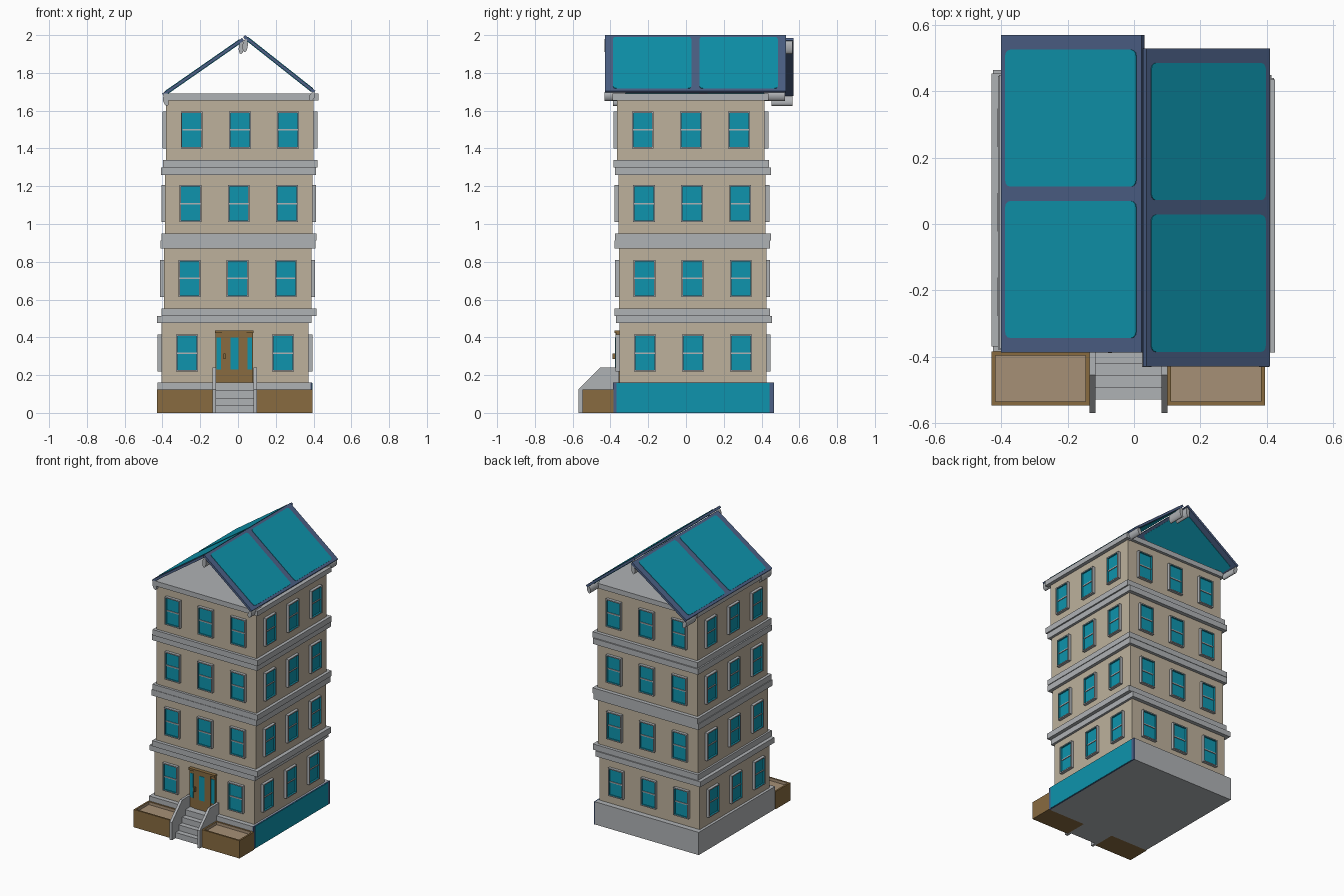
import bpy, bmesh, math
from mathutils import Matrix, Vector

if "Cube" in bpy.data.objects:
    bpy.data.objects.remove(bpy.data.objects["Cube"], do_unlink=True)


def material(name, *rgb):
    lin = [((c / 255 + 0.055) / 1.055) ** 2.4 for c in rgb] + [1.0]
    m = bpy.data.materials.new(name)
    m.use_nodes = True
    m.diffuse_color = lin
    bsdf = next(n for n in m.node_tree.nodes if n.type == 'BSDF_PRINCIPLED')
    bsdf.inputs["Base Color"].default_value = lin
    return m


MATS = [material("tan_wall", 189, 177, 156), material("grey_stone", 175, 178, 181),
        material("teal_glass", 14, 148, 173), material("slate_blue", 76, 96, 134),
        material("brown_wood", 136, 107, 64), material("sandy_soil", 166, 144, 118)]
WALL, STONE, TEAL, SLATE, WOOD, SOIL = range(len(MATS))


def finish(name, bm):
    me = bpy.data.meshes.new(name)
    bmesh.ops.recalc_face_normals(bm, faces=bm.faces)
    bm.to_mesh(me)
    bm.free()
    for m in MATS:
        me.materials.append(m)
    ob = bpy.data.objects.new(name, me)
    bpy.context.collection.objects.link(ob)
    return ob


def add_box(bm, lo, hi, mat, m=Matrix()):
    """Box between two corners, moved by a matrix; returns its faces."""
    lo, hi = Vector(lo), Vector(hi)
    place = m @ Matrix.Translation((lo + hi) / 2) @ Matrix.Diagonal((*(hi - lo), 1))
    verts = bmesh.ops.create_cube(bm, size=1, matrix=place)["verts"]
    faces = list({f for v in verts for f in v.link_faces})
    for f in faces:
        f.material_index = mat
    return faces


def box(name, lo, hi, mat):
    bm = bmesh.new()
    add_box(bm, lo, hi, mat)
    return finish(name, bm)


def recess(bm, faces, direction, rim, depth, mat):
    """Inset the face pointing along direction and sink it."""
    d = Vector(direction).normalized()
    bm.normal_update()
    face = max(faces, key=lambda f: f.normal.dot(d))
    bmesh.ops.inset_region(bm, faces=[face], thickness=rim)
    face.material_index = mat
    ring = bmesh.ops.extrude_discrete_faces(bm, faces=[face])["faces"][0]
    ring.material_index = mat
    bmesh.ops.translate(bm, verts=ring.verts, vec=-d * depth)


def window(bm, m):
    faces = add_box(bm, (-.058, -.02, -.098), (.058, .01, .098), STONE, m)
    recess(bm, faces, m.to_3x3() @ Vector((0, -1, 0)), .011, .012, TEAL)
    add_box(bm, (-.05, -.013, -.004), (.05, 0, .004), STONE, m)


# Storeys with their windows: centre x, centre y, bottom, top, window height
HALF = .39
STOREYS = [(-.016, .037, .16, .48, .317), (-.002, .035, .55, .88, .712),
           (.004, .032, .94, .127 * 10, 1.108), (.01, .026, 1.33, 1.66, 1.498)]
for i, (cx, cy, z0, z1, zw) in enumerate(STOREYS, 1):
    box(f"storey_{i}_walls", (cx - HALF, cy - HALF, z0), (cx + HALF, cy + HALF, z1), WALL)
    bm = bmesh.new()
    for side in range(4):
        for off in (-.255, 0, .255):
            if i == 1 and side == 0 and off == 0:
                continue  # the door goes here
            window(bm, Matrix.Translation((cx, cy, zw))
                   @ Matrix.Rotation(side * math.pi / 2, 4, 'Z')
                   @ Matrix.Translation((off, -HALF, 0)))
    finish(f"storey_{i}_windows", bm)

# Stone bands between storeys: left x, front y, bottom, top
BANDS = [(-.43, -.37, .475, .513), (-.405, -.378, .513, .553), (-.41, -.378, .87, .912),
         (-.405, -.375, .912, .95), (-.408, -.375, 1.26, 1.3), (-.398, -.384, 1.3, 1.34),
         (-.395, -.388, 1.655, 1.69)]
for i, (x, y, z0, z1) in enumerate(BANDS, 1):
    box(f"stone_band_{i}", (x, y, z0), (x + .82, y + .824, z1), STONE)

# Foundation with the panel on its side
box("foundation", (-.425, -.385, 0), (.383, .465, .16), STONE)
box("foundation_panel_frame", (.383, -.387, 0), (.391, .467, .16), SLATE)
box("foundation_panel", (.388, -.368, .002), (.394, .442, .158), TEAL)

# Planters
for name, x0, x1 in (("right_planter", -.43, -.134), ("left_planter", .1, .395)):
    bm = bmesh.new()
    faces = add_box(bm, (x0, -.548, 0), (x1, -.385, .125), WOOD)
    recess(bm, faces, (0, 0, 1), .017, .02, SOIL)
    finish(name, bm)

# Front steps and their sloped side walls
bm = bmesh.new()
for k in range(4):
    add_box(bm, (-.116, -.53 + .036 * k, 0), (.084, -.38, .04 * (k + 1)), STONE)
finish("front_steps", bm)
PROFILE = [(-.57, 0), (-.57, .125), (-.455, .24), (-.355, .24), (-.355, 0)]
for name, x in (("right_step_wall", -.134), ("left_step_wall", .083)):
    bm = bmesh.new()
    face = bm.faces.new([bm.verts.new((x, y, z)) for y, z in PROFILE])
    out = bmesh.ops.extrude_face_region(bm, geom=[face])["geom"]
    bmesh.ops.translate(bm, vec=(.018, 0, 0),
                        verts=[v for v in out if isinstance(v, bmesh.types.BMVert)])
    for f in bm.faces:
        f.material_index = STONE
    finish(name, bm)

# Door with sidelights, leaf, glass and handle
bm = bmesh.new()
add_box(bm, (-.12, -.368, .16), (.08, -.345, .435), WOOD)
add_box(bm, (-.085, -.374, .16), (.046, -.36, .425), WOOD)
finish("door_frame_and_leaf", bm)
bm = bmesh.new()
for x0, x1, y in ((-.113, -.09, -.371), (-.04, .002, -.377), (.05, .075, -.371)):
    add_box(bm, (x0, y, .23), (x1, -.36, .4), TEAL)
finish("door_glass", bm)
box("door_lintel", (-.122, -.378, .422), (.082, -.345, .436), WOOD)
box("door_handle", (-.078, -.39, .285), (-.066, -.37, .315), WOOD)


def plate(bm, lo, hi, m):
    """Panel with rounded corners."""
    faces = add_box(bm, lo, hi, TEAL, m)
    up = m.to_3x3() @ Vector((0, 0, 1))
    edges = {e for f in faces for e in f.edges
             if abs((e.verts[0].co - e.verts[1].co).normalized().dot(up)) > .9}
    bmesh.ops.bevel(bm, geom=list(edges), offset=.018, segments=3, affect='EDGES',
                    profile=.5, material=TEAL)


# Open gable roof: two framed slabs, each with two panels above and below
def roof_slab(name, x0, z0, x1, z1, y0, y1):
    length = math.hypot(x1 - x0, z1 - z0)
    m = Matrix.Translation((x0, 0, z0)) @ Matrix.Rotation(-math.atan2(z1 - z0, x1 - x0), 4, 'Y')
    bm = bmesh.new()
    add_box(bm, (0, y0, -.016), (length, y1, 0), SLATE, m)
    finish(name + "_frame", bm)
    mid = (y0 + y1) / 2
    bm = bmesh.new()
    for a, b in ((y0 + .044, mid - .022), (mid + .022, y1 - .044)):
        plate(bm, (.018, a, -.001), (length - .018, b, .003), m)
        plate(bm, (.018, a, -.019), (length - .018, b, -.015), m)
    finish(name + "_panels", bm)


def bracket(name, x, z, y, tilt, height):
    """Flattened round bracket lying along y."""
    bm = bmesh.new()
    m = (Matrix.Translation((x, y, z)) @ Matrix.Rotation(tilt, 4, 'Y')
         @ Matrix.Diagonal((.014, 1, height / 2, 1)) @ Matrix.Rotation(math.pi / 2, 4, 'X'))
    bmesh.ops.create_cone(bm, cap_ends=True, segments=16, radius1=1, radius2=1,
                          depth=.112, matrix=m)
    for f in bm.faces:
        f.material_index = STONE
        f.smooth = len(f.verts) == 4
    finish(name, bm)


roof_slab("right_roof", -.402, 1.69, .022, 1.985, -.388, .57)
roof_slab("left_roof", .037, 2.0, .41, 1.705, -.43, .53)
for end, ya, yb in (("front", -.33, -.375), ("back", .508, .468)):
    bracket(f"right_eave_bracket_{end}", -.382, 1.652, ya, -.3, .055)
    bracket(f"right_ridge_bracket_{end}", .018, 1.935, ya, .1, .07)
    bracket(f"left_eave_bracket_{end}", .392, 1.675, yb, .3, .05)
    bracket(f"left_ridge_bracket_{end}", .038, 1.945, yb, .1, .07)
